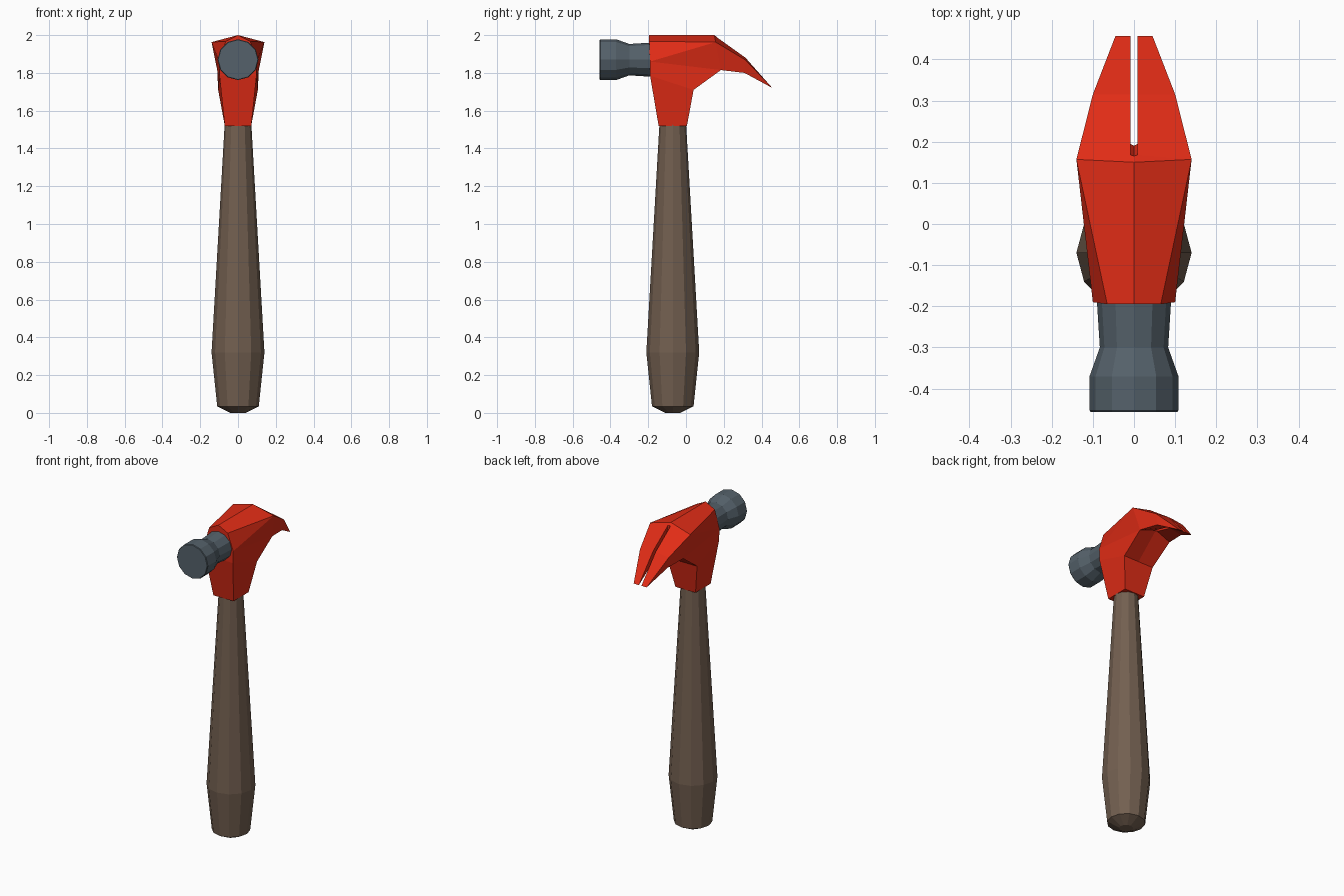
import bpy, bmesh
from math import cos, sin, pi
from mathutils import Matrix

if "Cube" in bpy.data.objects:
    bpy.data.objects.remove(bpy.data.objects["Cube"])


def finish(name, bm, color):
    bmesh.ops.recalc_face_normals(bm, faces=bm.faces)
    mesh = bpy.data.meshes.new(name)
    bm.to_mesh(mesh)
    bm.free()
    mat = bpy.data.materials.new(name + "_colour")
    mat.diffuse_color = (*color, 1)
    mat.use_nodes = True
    mat.node_tree.nodes["Principled BSDF"].inputs["Base Color"].default_value = mat.diffuse_color
    mesh.materials.append(mat)
    ob = bpy.data.objects.new(name, mesh)
    bpy.context.collection.objects.link(ob)
    return ob


def lathe(name, profile, matrix, color, sides=12):
    """Closed faceted solid from (radius, height) pairs."""
    bm = bmesh.new()
    rings = [[bm.verts.new((r * cos(2 * pi * i / sides), r * sin(2 * pi * i / sides), h))
              for i in range(sides)] for r, h in profile]
    for a, b in zip(rings, rings[1:]):
        for i in range(sides):
            j = (i + 1) % sides
            bm.faces.new((a[i], a[j], b[j], b[i]))
    bm.faces.new(rings[0][::-1])
    bm.faces.new(rings[-1])
    bm.transform(matrix)
    return finish(name, bm, color)


# Wooden handle
lathe("handle", [(0.04, 0), (0.11, 0.035), (0.14, 0.32), (0.07, 1.54)],
      Matrix.Translation((0, -0.07, 0)), (0.17, 0.115, 0.08))

# Steel striking face and neck, pointing to the front
lathe("striking_face", [(0.092, 0.15), (0.09, 0.19), (0.083, 0.30), (0.108, 0.37),
                        (0.108, 0.453), (0.105, 0.457)],
      Matrix.Translation((0, 0, 1.87)) @ Matrix.Rotation(pi / 2, 4, 'X'),
      (0.09, 0.12, 0.145))

# Claw head: right half, then mirrored
points = {
    # top ridge and slot
    "T0": (0, -.195, 2), "T1": (0, .15, 2), "Vt": (0, .165, 1.988),
    "Wt": (.009, .168, 1.985), "T2": (.009, .315, 1.88), "T3": (.009, .457, 1.72),
    # outer upper edge
    "E0": (.065, -.195, 1.967), "E1": (.14, .157, 1.963),
    "E2": (.10, .315, 1.868), "E3": (.045, .457, 1.72),
    # underside of claw
    "Vb": (0, .19, 1.845), "Wb": (.009, .195, 1.845), "I2": (.009, .31, 1.815),
    "U1": (.11, .185, 1.815), "U2": (.09, .31, 1.80),
    # socket
    "M0": (.10, -.19, 1.86), "K0": (.098, -.19, 1.785), "Kc": (0, -.19, 1.785),
    "D0": (.07, -.145, 1.52), "Dc": (0, -.145, 1.52),
    "D1": (.07, .005, 1.52), "Ec": (0, .005, 1.52),
    "B1": (.105, .04, 1.71), "Bc": (0, .04, 1.71),
}
faces = """T0 E0 E1 T1|T1 E1 Wt Vt|Wt E1 E2 T2|T2 E2 E3 T3
E0 M0 E1|M0 U1 E1|M0 K0 B1 U1|K0 D0 D1 B1
E1 U1 U2 E2|E2 U2 E3|T2 T3 I2|Wt T2 I2 Wb|Vt Wt Wb Vb
U2 I2 T3 E3|U1 Wb I2 U2|U1 B1 Bc Vb Wb
B1 D1 Ec Bc|D1 D0 Dc Ec|D0 K0 Kc Dc|T0 Kc K0 M0 E0"""
bm = bmesh.new()
v = {k: bm.verts.new(p) for k, p in points.items()}
for f in faces.replace("\n", "|").split("|"):
    bm.faces.new([v[k] for k in f.split()])
geom = bm.verts[:] + bm.edges[:] + bm.faces[:]
bmesh.ops.mirror(bm, geom=geom, axis='X', merge_dist=0.001)
bmesh.ops.remove_doubles(bm, verts=bm.verts, dist=0.0005)
finish("claw_head", bm, (0.75, 0.025, 0.008))
